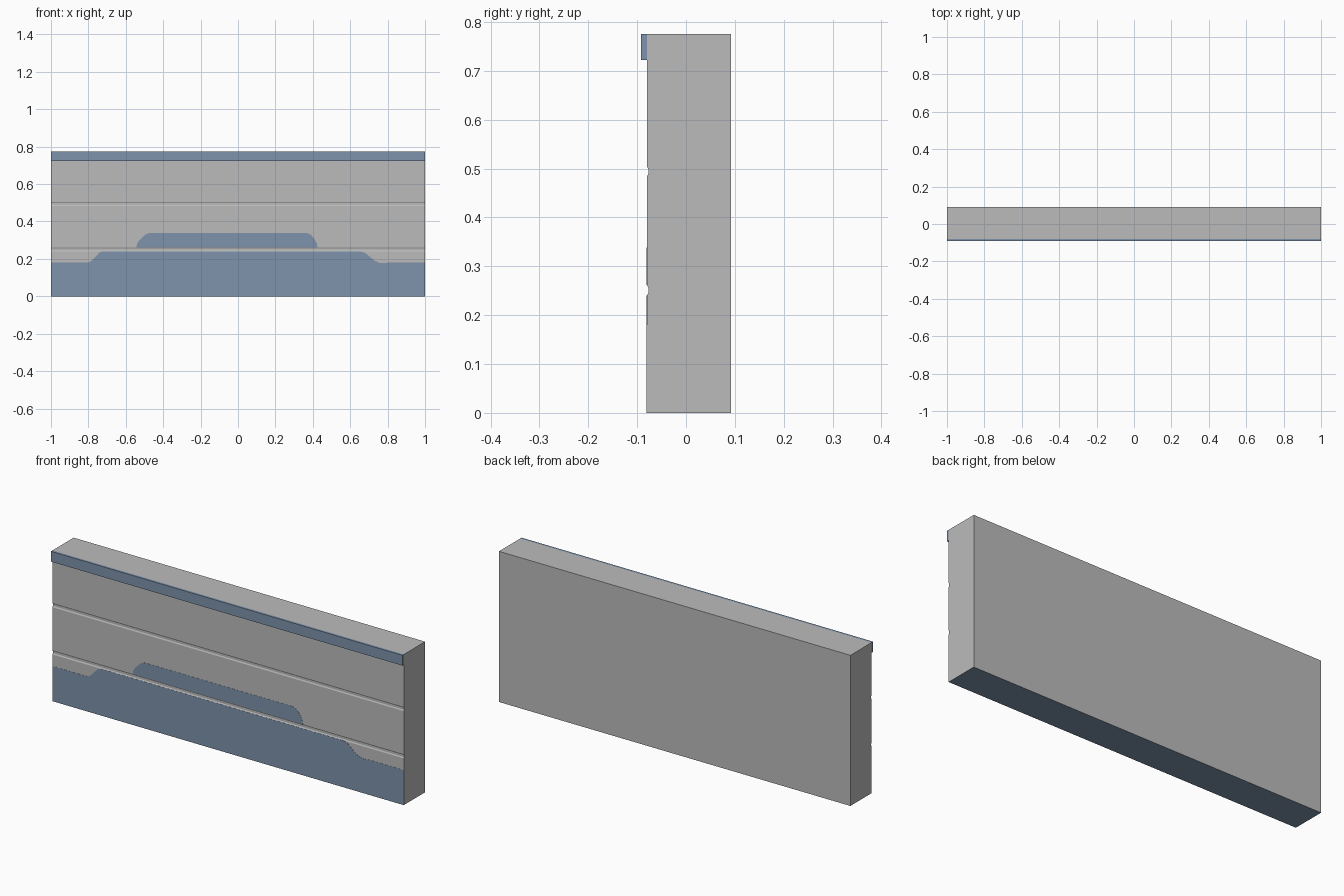
import bpy, bmesh

if "Cube" in bpy.data.objects:
    bpy.data.objects.remove(bpy.data.objects["Cube"])


def material(name, rgb):
    m = bpy.data.materials.new(name)
    m.diffuse_color = (*rgb, 1)
    m.use_nodes = True
    m.node_tree.nodes["Principled BSDF"].inputs["Base Color"].default_value = m.diffuse_color
    return m


GREY = material("plaster grey", (0.50, 0.50, 0.50))
BLUE = material("slate blue", (0.209, 0.292, 0.413))
FRONT, BACK, TOP = -0.08, 0.092, 0.775


def prism(name, pts, offset, mats):
    """Closed solid: outline pts swept along offset."""
    bm = bmesh.new()
    face = bm.faces.new([bm.verts.new(p) for p in pts])
    ext = bmesh.ops.extrude_face_region(bm, geom=[face], use_keep_orig=True)
    moved = [g for g in ext["geom"] if isinstance(g, bmesh.types.BMVert)]
    bmesh.ops.translate(bm, verts=moved, vec=offset)
    bmesh.ops.recalc_face_normals(bm, faces=bm.faces)
    # the underside carries the second colour when there is one
    if len(mats) > 1:
        for f in bm.faces:
            if f.normal.z < -0.9 and f.calc_center_median().z < 0.001:
                f.material_index = 1
    me = bpy.data.meshes.new(name)
    bm.to_mesh(me)
    bm.free()
    for m in mats:
        me.materials.append(m)
    ob = bpy.data.objects.new(name, me)
    bpy.context.collection.objects.link(ob)
    return ob


# wall body with two shallow horizontal grooves on the front
section = [(BACK, 0), (FRONT, 0)]
for z in (0.251, 0.494):
    section += [(FRONT, z - 0.011), (FRONT + 0.003, z - 0.005),
                (FRONT + 0.003, z + 0.005), (FRONT, z + 0.011)]
section += [(FRONT, TOP), (BACK, TOP)]
prism("wall", [(-1, y, z) for y, z in section], (2, 0, 0), [GREY, BLUE])

# trim strip along the top of the front
prism("top_trim", [(-1, FRONT, 0.722), (-1, -0.092, 0.722),
                   (-1, -0.092, TOP), (-1, FRONT, TOP)], (2, 0, 0), [BLUE])

# painted areas: thin plates on the front
base = [(-1, 0), (1, 0), (1, 0.18), (0.80, 0.18), (0.78, 0.177), (0.755, 0.179),
        (0.73, 0.19), (0.685, 0.228), (0.67, 0.236), (0.65, 0.24),
        (-0.72, 0.24), (-0.74, 0.235), (-0.785, 0.188), (-0.80, 0.18), (-1, 0.18)]
island = [(-0.543, 0.262), (0.425, 0.262), (0.423, 0.28), (0.41, 0.305),
          (0.39, 0.329), (0.37, 0.338), (-0.475, 0.338), (-0.495, 0.331),
          (-0.527, 0.30), (-0.54, 0.28)]
for name, outline in (("painted_base", base), ("painted_patch", island)):
    prism(name, [(x, FRONT, z) for x, z in outline], (0, -0.0008, 0), [BLUE])
